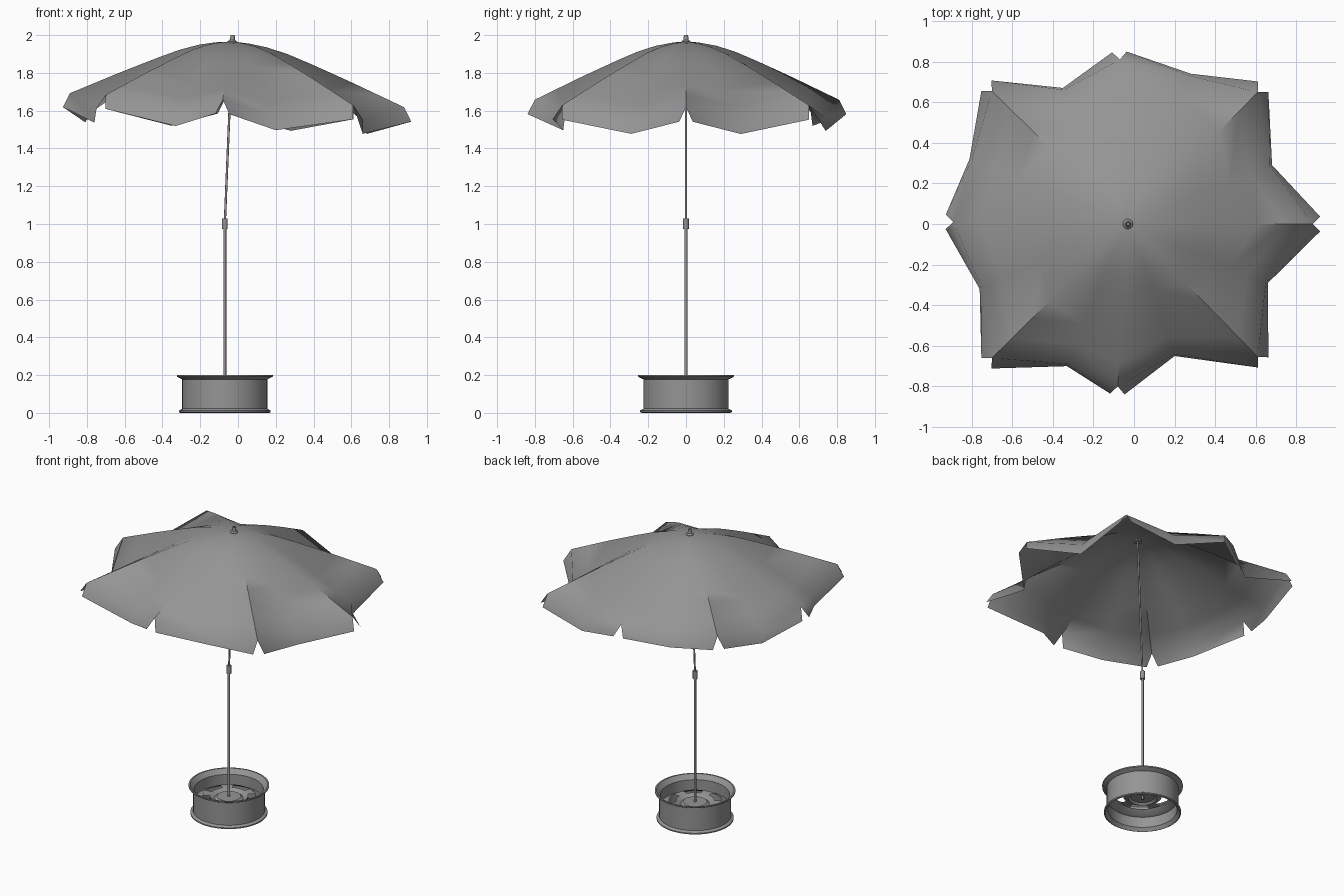
import bpy, bmesh, math
from mathutils import Vector

cube = bpy.data.objects.get("Cube")
if cube:
    bpy.data.objects.remove(cube, do_unlink=True)

grey = bpy.data.materials.new("plain grey")
grey.use_nodes = True
colour = (0.3, 0.3, 0.3, 1)
grey.diffuse_color = colour
grey.node_tree.nodes["Principled BSDF"].inputs["Base Color"].default_value = colour

BASE_X = -0.07
JOINT = Vector((BASE_X, 0, 1.0))
APEX = Vector((-0.03, 0, 1.965))


def finish(name, bm, angle=35, weld=True):
    if weld:
        bmesh.ops.remove_doubles(bm, verts=bm.verts, dist=0.0001)
        bmesh.ops.recalc_face_normals(bm, faces=bm.faces)
    mesh = bpy.data.meshes.new(name)
    bm.to_mesh(mesh)
    bm.free()
    mesh.materials.append(grey)
    ob = bpy.data.objects.new(name, mesh)
    bpy.context.collection.objects.link(ob)
    bpy.ops.object.select_all(action='DESELECT')
    ob.select_set(True)
    bpy.context.view_layer.objects.active = ob
    bpy.ops.object.shade_smooth_by_angle(angle=math.radians(angle))
    return ob


def lathe(name, profile, centre, axis=(0, 0, 1), steps=40, skip=None):
    """Spin (radius, height) points; skip(segment, step) leaves openings."""
    bm = bmesh.new()
    turn = Vector((0, 0, 1)).rotation_difference(Vector(axis))
    rings = []
    for r, h in profile:
        ring = []
        for i in range(steps):
            a = math.tau * i / steps
            p = turn @ Vector((r * math.cos(a), r * math.sin(a), h))
            ring.append(bm.verts.new(Vector(centre) + p))
        rings.append(ring)
    for k, (low, high) in enumerate(zip(rings, rings[1:])):
        for i in range(steps):
            if skip and skip(k, i):
                continue
            j = (i + 1) % steps
            bm.faces.new((low[i], low[j], high[j], high[i]))
    bmesh.ops.dissolve_degenerate(bm, dist=0.00001, edges=bm.edges)
    return finish(name, bm)


# Wheel rim used as the stand
base = (BASE_X, 0, 0)
lathe("base_rim", [(0.235, 0), (0.243, 0.004), (0.243, 0.012), (0.226, 0.022),
                   (0.226, 0.178), (0.243, 0.186), (0.254, 0.192), (0.254, 0.2),
                   (0.244, 0.2), (0.217, 0.17), (0.217, 0.022), (0.235, 0)],
      base, steps=48)

# Wheel disc with five curved slots
lathe("base_disc", [(0, 0.12), (0.075, 0.12), (0.09, 0.108), (0.122, 0.125),
                    (0.165, 0.125), (0.2, 0.1), (0.218, 0.095)],
      base, steps=50, skip=lambda k, i: k == 3 and i % 10 < 6)

# Pole, tilting joint and finial
lathe("lower_pole", [(0, 0.1), (0.008, 0.1), (0.008, 1), (0, 1)], base, steps=12)
lathe("tilt_joint", [(0, -0.027), (0.015, -0.027), (0.015, 0.029), (0, 0.029)], JOINT, steps=12)
lean = APEX - JOINT
lathe("upper_pole", [(0, 0), (0.006, 0), (0.006, lean.length), (0, lean.length)],
      JOINT, lean, steps=12)
lathe("finial", [(0, -0.01), (0.026, -0.01), (0.024, 0.002), (0.014, 0.01),
                 (0.011, 0.035), (0.006, 0.035), (0.006, 0.02), (0, 0.02)],
      APEX, lean, steps=16)

# Canopy: eight panels sagging between rib ends, each with a hanging flap
rib_ends = [(0.88, 0), (0.61, 0.65), (-0.07, 0.81), (-0.7, 0.655),
            (-0.89, 0.01), (-0.7, -0.66), (-0.08, -0.8), (0.61, -0.655)]
valleys = [(0.68, 0.29), (0.28, 0.74), (-0.35, 0.67), (-0.81, 0.32),
           (-0.76, -0.32), (-0.33, -0.7), (0.2, -0.65), (0.66, -0.29)]
levels = [(0, 0), (0.1, 0.025), (0.2, 0.075), (0.32, 0.175), (0.45, 0.32),
          (0.58, 0.475), (0.7, 0.62), (0.85, 0.81), (1, 1)]
RIB_DROP, VALLEY_DROP, FLAP = 0.31, 0.385, 0.075
SPLIT = 0.036

bm = bmesh.new()
centre = Vector((APEX.x, 0))


def place(xy, z):
    """Lean the canopy sideways with the pole."""
    return bm.verts.new((xy.x, xy.y, z - 0.042 * xy.x))


for n in range(8):
    ends = [Vector(rib_ends[n]) - centre, Vector(rib_ends[(n + 1) % 8]) - centre]
    valley = Vector(valleys[n]) - centre
    chord = (ends[0] + ends[1]) / 2
    rows = []
    for u, drop in levels:
        mid = chord.lerp(valley * 0.985, u) * u
        z_rib = APEX.z - RIB_DROP * drop
        z_mid = APEX.z - VALLEY_DROP * drop
        rows.append([place(centre + ends[0] * u, z_rib),
                     place(centre + mid, z_mid),
                     place(centre + ends[1] * u, z_rib)])
    # The flap hangs steeply and parts from its neighbour at the ribs
    low = []
    for end, side in zip(ends, (1, -1)):
        out = end.normalized()
        tangent = Vector((-out.y, out.x)) * side
        low.append(centre + end + out * 0.037 + tangent * SPLIT)
    z_tip = APEX.z - RIB_DROP - FLAP
    rows.append([place(low[0], z_tip),
                 place(centre + valley, APEX.z - VALLEY_DROP - FLAP),
                 place(low[1], z_tip)])
    for upper, lower in zip(rows, rows[1:]):
        for i in range(2):
            bm.faces.new((upper[i], lower[i], lower[i + 1], upper[i + 1]))
bmesh.ops.remove_doubles(bm, verts=bm.verts, dist=0.0001)
bmesh.ops.dissolve_degenerate(bm, dist=0.00001, edges=bm.edges)
finish("canopy", bm, angle=50, weld=False)
